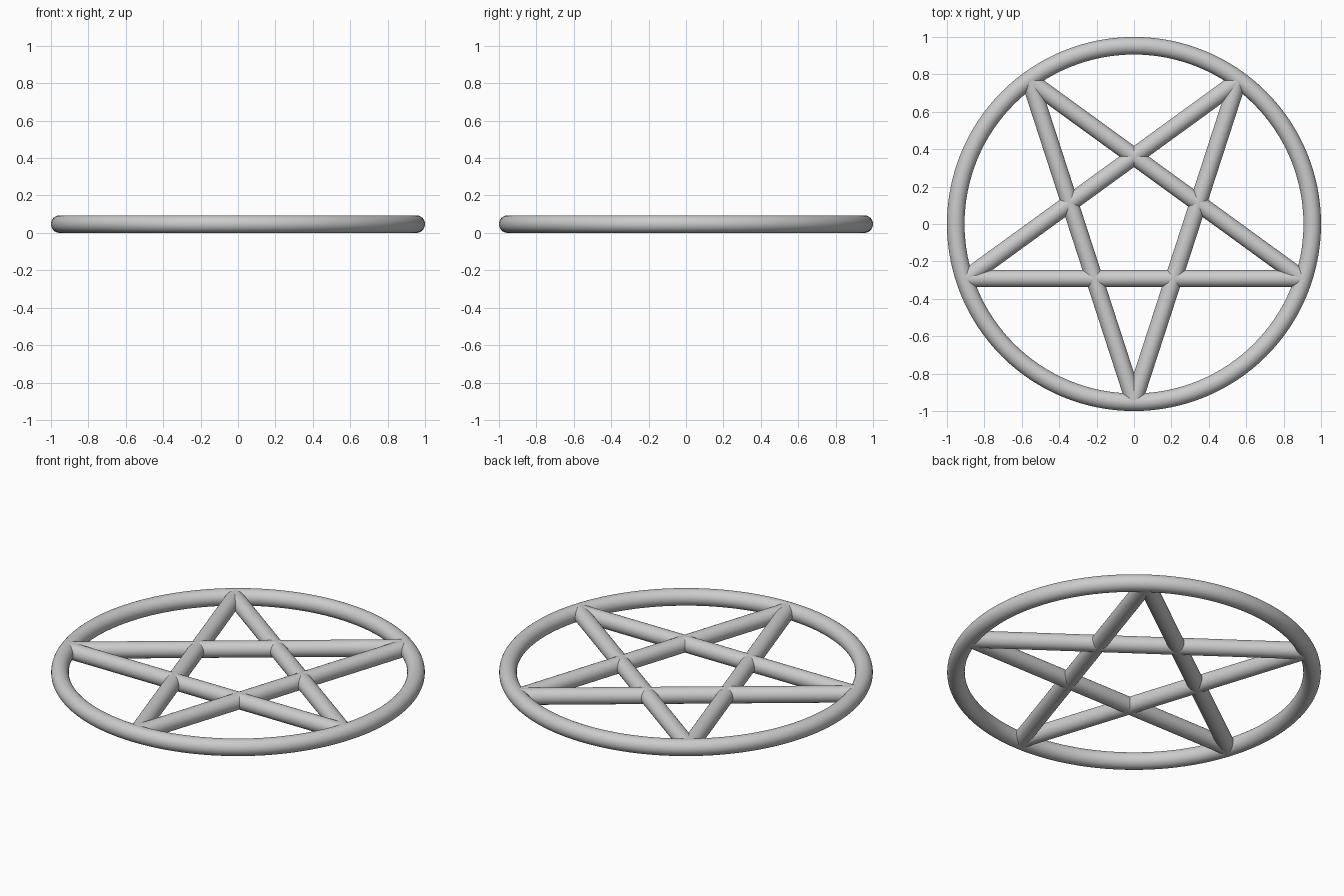
import bpy, math
from mathutils import Vector

if "Cube" in bpy.data.objects:
    bpy.data.objects.remove(bpy.data.objects["Cube"])

TUBE = 0.047          # tube radius, also the height of the centre plane
RING = 1.0 - TUBE     # centre-line radius of the ring
STAR = 0.945          # radius of the star points


def smooth(obj, name):
    obj.name = name
    bpy.ops.object.shade_smooth_by_angle(angle=math.radians(40))


# Outer ring
bpy.ops.mesh.primitive_torus_add(major_radius=RING, minor_radius=TUBE,
                                 major_segments=128, minor_segments=32,
                                 location=(0, 0, TUBE))
smooth(bpy.context.object, "outer_ring")


# Star points, first one at the front (-y)
def star_point(i):
    a = math.radians(-90 + 72 * i)
    return Vector((STAR * math.cos(a), STAR * math.sin(a), TUBE))


# Five straight bars joining every second point
for i in range(5):
    a, b = star_point(i), star_point(i + 2)
    d = b - a
    bpy.ops.mesh.primitive_cylinder_add(
        vertices=32, radius=TUBE - 0.001, depth=d.length, location=(a + b) / 2,
        rotation=(0, math.pi / 2, math.atan2(d.y, d.x)))
    smooth(bpy.context.object, f"star_bar_{i + 1}")
